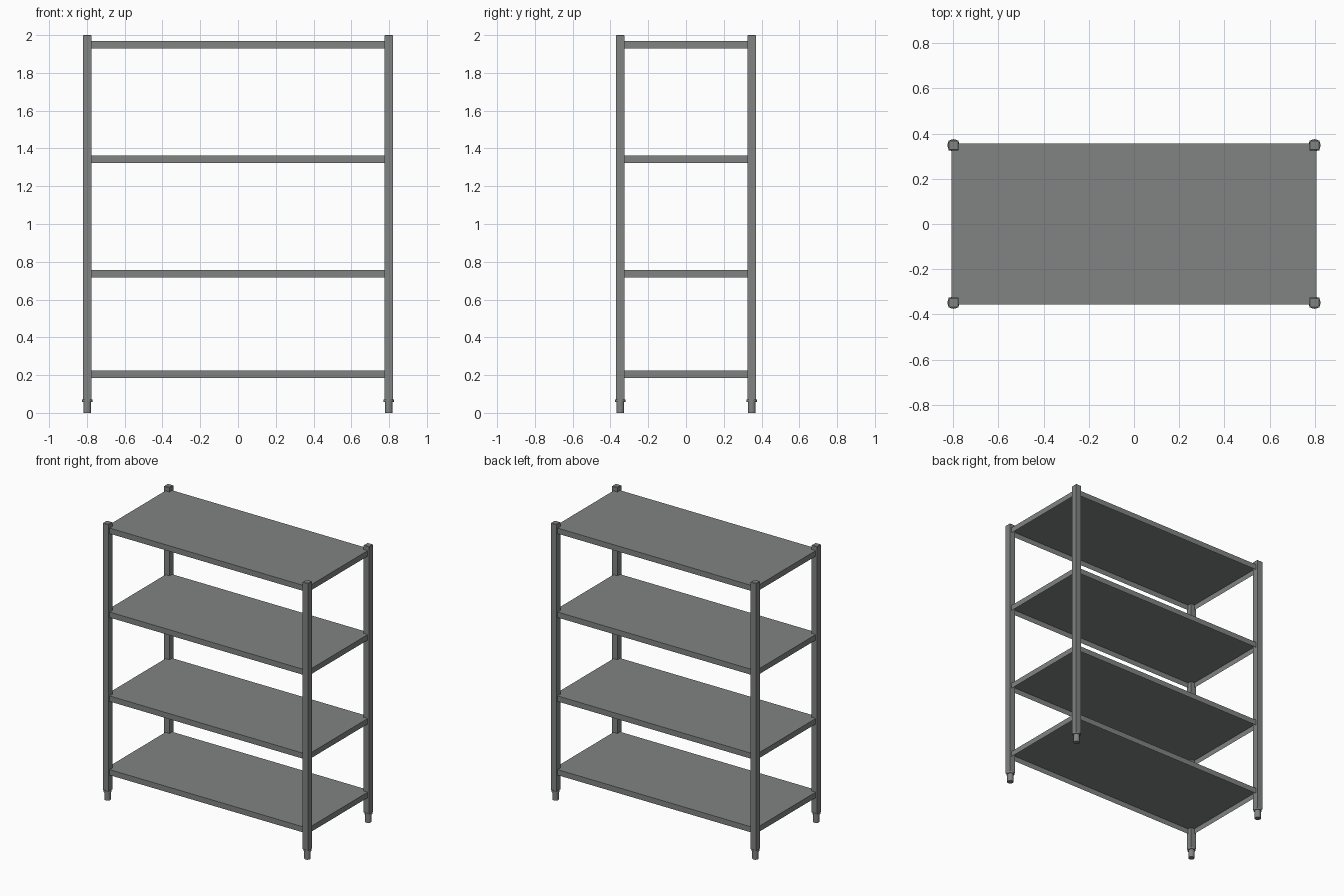
import bpy, bmesh
from mathutils import Matrix, Vector

if "Cube" in bpy.data.objects:
    bpy.data.objects.remove(bpy.data.objects["Cube"])

steel = bpy.data.materials.new("grey steel")
steel.diffuse_color = (0.22, 0.23, 0.225, 1)
steel.use_nodes = True
steel.node_tree.nodes["Principled BSDF"].inputs["Base Color"].default_value = steel.diffuse_color

PX, PY = 0.798, 0.348            # post centres
POST = 0.044                     # post width
SX, SY = 0.808, 0.357            # shelf half size
SHELF_TOPS = (0.224, 0.756, 1.362, 1.968)
DEPTH, SHEET = 0.04, 0.003


def make_object(name, bm):
    bmesh.ops.recalc_face_normals(bm, faces=bm.faces)
    mesh = bpy.data.meshes.new(name)
    bm.to_mesh(mesh)
    bm.free()
    mesh.materials.append(steel)
    obj = bpy.data.objects.new(name, mesh)
    bpy.context.collection.objects.link(obj)
    return obj


def add_cylinder(bm, x, y, z0, z1, radius):
    bmesh.ops.create_cone(bm, cap_ends=True, segments=24, radius1=radius, radius2=radius,
                          depth=z1 - z0, matrix=Matrix.Translation((x, y, (z0 + z1) / 2)))


def make_post(name, x, y):
    # square tube with a slightly chamfered top cap
    bm = bmesh.new()
    z0, z1 = 0.07, 2.0
    bmesh.ops.create_cube(bm, size=1, matrix=Matrix.Translation((x, y, (z0 + z1) / 2))
                          @ Matrix.Diagonal((POST, POST, z1 - z0, 1)))
    rim = [e for e in bm.edges if all(v.co.z > 1.9 for v in e.verts)]
    bmesh.ops.bevel(bm, geom=rim, offset=0.003, segments=1, affect='EDGES')
    make_object(name + "_post", bm)


def make_foot(name, x, y):
    # round foot with a wider collar under the post
    bm = bmesh.new()
    add_cylinder(bm, x, y, 0.0, 0.06, 0.021)
    add_cylinder(bm, x, y, 0.058, 0.072, 0.027)
    foot = make_object(name + "_foot", bm)
    bpy.context.view_layer.objects.active = foot
    foot.select_set(True)
    bpy.ops.object.shade_smooth_by_angle()
    foot.select_set(False)


def make_shelf(name, top):
    # folded tray, open underneath: box whose bottom face is inset and pushed up
    bm = bmesh.new()
    bmesh.ops.create_cube(bm, size=1, matrix=Matrix.Translation((0, 0, top - DEPTH / 2))
                          @ Matrix.Diagonal((2 * SX, 2 * SY, DEPTH, 1)))
    bottom = min(bm.faces, key=lambda f: f.calc_center_median().z)
    bmesh.ops.inset_region(bm, faces=[bottom], thickness=SHEET)
    bmesh.ops.translate(bm, verts=bottom.verts, vec=Vector((0, 0, DEPTH - SHEET)))
    make_object(name, bm)


for sy, depth_name in ((-1, "front"), (1, "back")):
    for sx, side in ((-1, "left"), (1, "right")):
        make_post(f"{depth_name}_{side}", sx * PX, sy * PY)
        make_foot(f"{depth_name}_{side}", sx * PX, sy * PY)

for i, top in enumerate(SHELF_TOPS):
    make_shelf(f"shelf_{i + 1}", top)
